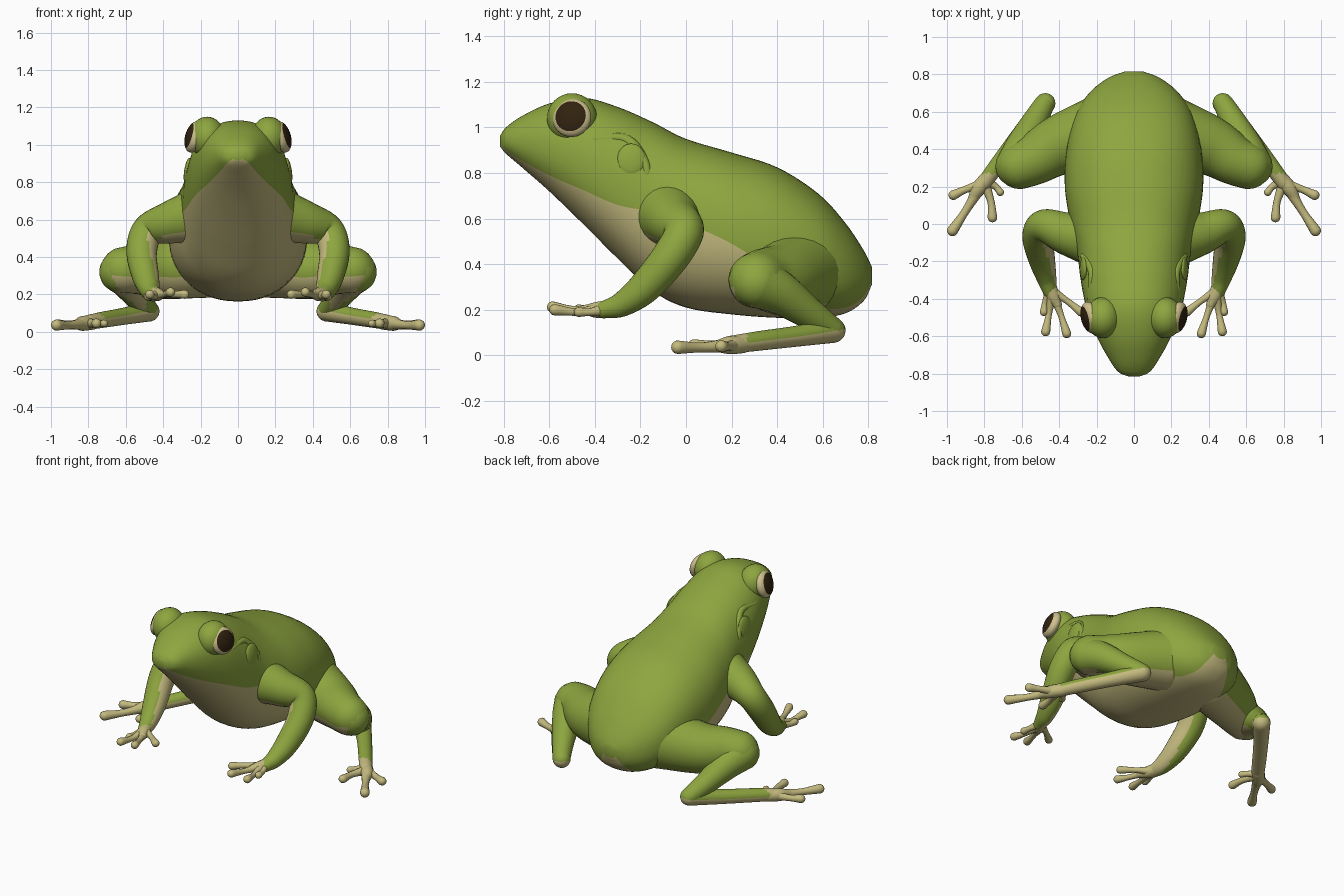
import bpy
import bmesh
from math import sin, cos, pi, asin, copysign
from mathutils import Vector, Matrix

cube = bpy.data.objects.get("Cube")
if cube:
    bpy.data.objects.remove(cube, do_unlink=True)


def material(name, rgb):
    mat = bpy.data.materials.new(name)
    mat.use_nodes = True
    color = (*rgb, 1.0)
    mat.diffuse_color = color
    shader = mat.node_tree.nodes["Principled BSDF"]
    shader.inputs["Base Color"].default_value = color
    shader.inputs["Roughness"].default_value = 0.6
    return mat


GREEN = material("leaf green skin", (0.27, 0.38, 0.05))
CREAM = material("cream belly", (0.55, 0.49, 0.21))
IRIS = material("pale iris", (0.62, 0.53, 0.27))
PUPIL = material("dark brown pupil", (0.03, 0.016, 0.005))


def finish(name, bm, mats, rule=None, mirror=False):
    """Turn a bmesh into a smooth object, colouring faces by the rule."""
    bmesh.ops.recalc_face_normals(bm, faces=bm.faces)
    bm.normal_update()
    for face in bm.faces:
        face.smooth = True
        if rule:
            face.material_index = int(rule(face.calc_center_median(), face.normal))
    mesh = bpy.data.meshes.new(name)
    bm.to_mesh(mesh)
    bm.free()
    for mat in mats:
        mesh.materials.append(mat)
    obj = bpy.data.objects.new(name, mesh)
    bpy.context.collection.objects.link(obj)
    if mirror:
        mod = obj.modifiers.new("Mirror", 'MIRROR')
        mod.use_mirror_merge = False
    return obj


def resample(rows, steps):
    """Smooth curve through rows of numbers."""
    rows = [Vector(r) for r in rows]
    padded = [rows[0] * 2 - rows[1]] + rows + [rows[-1] * 2 - rows[-2]]
    out = []
    for a, b, c, d in zip(padded, padded[1:], padded[2:], padded[3:]):
        for k in range(steps):
            t = k / steps
            out.append(b + (c - a) * (t / 2) + (a * 2 - b * 5 + c * 4 - d) * (t * t / 2)
                       + (b * 3 - a - c * 3 + d) * (t ** 3 / 2))
    return out + [rows[-1]]


def skin(bm, rings):
    """Join rings of points into a closed surface; return the ring vertices."""
    loops = [[bm.verts.new(p) for p in ring] for ring in rings]
    count = len(loops[0])
    for one, two in zip(loops, loops[1:]):
        for i in range(count):
            j = (i + 1) % count
            bm.faces.new((one[i], one[j], two[j], two[i]))
    bm.faces.new(loops[0])
    bm.faces.new(loops[-1])
    return loops


def add_tube(bm, rows, sides=20, steps=6):
    """Tapered tube through (x, y, z, radius) rows with round ends."""
    path = resample(rows, steps)
    centers = [p.xyz for p in path]
    radii = [p.w for p in path]
    last = len(path) - 1
    tangents = [(centers[min(i + 1, last)] - centers[max(i - 1, 0)]).normalized()
                for i in range(last + 1)]
    stations = []
    for a in (0.97, 0.8, 0.6, 0.4, 0.2):
        stations.append((centers[0] - tangents[0] * radii[0] * sin(a * pi / 2),
                         tangents[0], radii[0] * cos(a * pi / 2)))
    stations += list(zip(centers, tangents, radii))
    for a in (0.2, 0.4, 0.6, 0.8, 0.97):
        stations.append((centers[-1] + tangents[-1] * radii[-1] * sin(a * pi / 2),
                         tangents[-1], radii[-1] * cos(a * pi / 2)))
    side = tangents[0].orthogonal().normalized()
    previous = tangents[0]
    rings = []
    for center, tangent, radius in stations:
        side = previous.rotation_difference(tangent) @ side
        previous = tangent
        other = tangent.cross(side)
        rings.append([center + (side * cos(2 * pi * i / sides)
                                + other * sin(2 * pi * i / sides)) * radius
                      for i in range(sides)])
    skin(bm, rings)


def limb(name, rows, mats, rule=None, sides=28):
    bm = bmesh.new()
    add_tube(bm, rows, sides, 8)
    return finish(name, bm, mats, rule, mirror=True)


def digits(name, rows_list):
    bm = bmesh.new()
    for rows in rows_list:
        add_tube(bm, rows, 12, 5)
    return finish(name, bm, [CREAM], mirror=True)


def ellipsoid(name, center, size, axis, mats, rule=None):
    """Sphere whose pole lies along the axis; the last size is the depth there."""
    bm = bmesh.new()
    bmesh.ops.create_uvsphere(bm, u_segments=32, v_segments=24, radius=1)
    turn = Vector((0, 0, 1)).rotation_difference(Vector(axis)).to_matrix().to_4x4()
    place = Matrix.Translation(center) @ turn @ Matrix.Diagonal((*size, 1))
    bmesh.ops.transform(bm, matrix=place, verts=bm.verts)
    return finish(name, bm, mats, rule, mirror=True)


# Body: rows of y, half width, top, bottom, height of the colour border
stations = [
    (-0.815, 0.03, 0.965, 0.915, 0.925),
    (-0.79, 0.085, 1.0, 0.885, 0.9),
    (-0.72, 0.135, 1.05, 0.825, 0.855),
    (-0.6, 0.2, 1.105, 0.72, 0.79),
    (-0.45, 0.255, 1.13, 0.575, 0.725),
    (-0.3, 0.285, 1.09, 0.425, 0.66),
    (-0.15, 0.305, 1.025, 0.285, 0.63),
    (0, 0.34, 0.95, 0.21, 0.58),
    (0.2, 0.37, 0.89, 0.18, 0.49),
    (0.4, 0.36, 0.825, 0.165, 0.36),
    (0.58, 0.315, 0.71, 0.165, 0.22),
    (0.7, 0.24, 0.58, 0.185, 0.21),
    (0.78, 0.14, 0.46, 0.24, 0.26),
    (0.815, 0.05, 0.39, 0.31, 0.33),
]
UPPER, LOWER, POWER = 18, 12, 2 / 2.2


def body_ring(row):
    y, width, top, bottom, border = row
    middle, half = (top + bottom) / 2, (top - bottom) / 2
    level = max(-0.97, min(0.97, (border - middle) / half))
    split = asin(copysign(abs(level) ** (1 / POWER), level))
    angles = [pi / 2 + (split - pi / 2) * i / UPPER for i in range(UPPER)]
    angles += [split + (-pi / 2 - split) * i / LOWER for i in range(LOWER + 1)]
    half_ring = [(width * max(cos(a), 0) ** POWER,
                  middle + half * copysign(abs(sin(a)) ** POWER, sin(a))) for a in angles]
    ring = [Vector((x, y, z)) for x, z in half_ring]
    return ring + [Vector((-x, y, z)) for x, z in half_ring[-2:0:-1]]


bm = bmesh.new()
loops = skin(bm, [body_ring(r) for r in resample(stations, 5)])
belly = {v for loop in loops for v in loop[UPPER:UPPER + 2 * LOWER + 1]}
bm.faces.ensure_lookup_table()
under = [all(v in belly for v in f.verts) for f in bm.faces]
body = finish("body", bm, [GREEN, CREAM])
for poly, is_under in zip(body.data.polygons, under):
    poly.material_index = int(is_under)

# Head details: brow, eye with pupil, ear disc and the fold above it
ellipsoid("brow", (0.165, -0.5, 1.04), (0.11, 0.11, 0.095), (1, 0, 0), [GREEN])
eye_center = Vector((0.235, -0.5, 1.042))
gaze = Vector((0.93, -0.22, 0.26)).normalized()


def is_pupil(center, normal):
    offset = center - eye_center
    depth = offset.dot(gaze)
    return depth > 0 and (offset - gaze * depth).length < 0.066


ellipsoid("eye", eye_center, (0.086, 0.086, 0.045), gaze, [IRIS, PUPIL], is_pupil)
ellipsoid("ear_disc", (0.27, -0.24, 0.86), (0.07, 0.062, 0.018), (1, 0, 0.15), [GREEN])
limb("ear_fold", [(0.235, -0.4, 0.95, 0.015), (0.222, -0.26, 0.945, 0.024),
                  (0.262, -0.18, 0.84, 0.022), (0.28, -0.17, 0.74, 0.012)], [GREEN], sides=12)


def facing(direction, limit):
    direction = Vector(direction).normalized()
    return lambda center, normal: normal.dot(direction) > limit


# Front legs
limb("front_leg", [(0.22, -0.08, 0.62, 0.15), (0.36, -0.05, 0.585, 0.115),
                   (0.48, -0.01, 0.54, 0.088), (0.515, -0.07, 0.43, 0.082),
                   (0.495, -0.18, 0.3, 0.072), (0.47, -0.28, 0.225, 0.055),
                   (0.45, -0.36, 0.2, 0.038)],
     [GREEN, CREAM], facing((-0.75, -0.45, -0.5), 0.42))
digits("front_fingers", [
    [(0.455, -0.33, 0.205, 0.04), (0.43, -0.39, 0.2, 0.036), (0.41, -0.43, 0.2, 0.025)],
    [(0.44, -0.36, 0.2, 0.03), (0.36, -0.41, 0.2, 0.017), (0.285, -0.47, 0.2, 0.024)],
    [(0.43, -0.38, 0.2, 0.03), (0.39, -0.49, 0.2, 0.017), (0.36, -0.585, 0.212, 0.025)],
    [(0.44, -0.38, 0.2, 0.03), (0.455, -0.48, 0.19, 0.017), (0.472, -0.575, 0.2, 0.025)],
    [(0.45, -0.36, 0.2, 0.03), (0.475, -0.42, 0.19, 0.017), (0.482, -0.47, 0.19, 0.022)]])

# Hind legs, folded: thigh, shin, long ankle and toes
limb("thigh", [(0.18, 0.5, 0.37, 0.19), (0.4, 0.42, 0.335, 0.16),
               (0.53, 0.345, 0.335, 0.135), (0.61, 0.31, 0.33, 0.124)],
     [GREEN, CREAM], facing((-0.1, -0.3, -0.95), 0.5))
limb("shin", [(0.63, 0.31, 0.32, 0.112), (0.595, 0.41, 0.275, 0.095),
              (0.535, 0.54, 0.185, 0.07), (0.48, 0.64, 0.115, 0.055)],
     [GREEN, CREAM], facing((-0.45, 0.4, -0.75), 0.5))
limb("ankle", [(0.475, 0.645, 0.11, 0.055), (0.6, 0.49, 0.085, 0.046),
               (0.72, 0.33, 0.065, 0.043), (0.8, 0.22, 0.05, 0.04)],
     [GREEN, CREAM], lambda c, n: n.z < 0.1 or c.y < 0.27)
digits("hind_toes", [
    [(0.78, 0.25, 0.05, 0.04), (0.83, 0.19, 0.045, 0.04), (0.86, 0.14, 0.04, 0.027)],
    [(0.82, 0.2, 0.045, 0.035), (0.9, 0.07, 0.035, 0.022), (0.97, -0.035, 0.036, 0.03)],
    [(0.82, 0.21, 0.045, 0.03), (0.9, 0.185, 0.04, 0.02), (0.965, 0.155, 0.04, 0.027)],
    [(0.8, 0.22, 0.045, 0.03), (0.765, 0.12, 0.045, 0.02), (0.757, 0.035, 0.045, 0.026)],
    [(0.79, 0.23, 0.05, 0.03), (0.74, 0.2, 0.045, 0.018), (0.715, 0.17, 0.045, 0.02)]])
